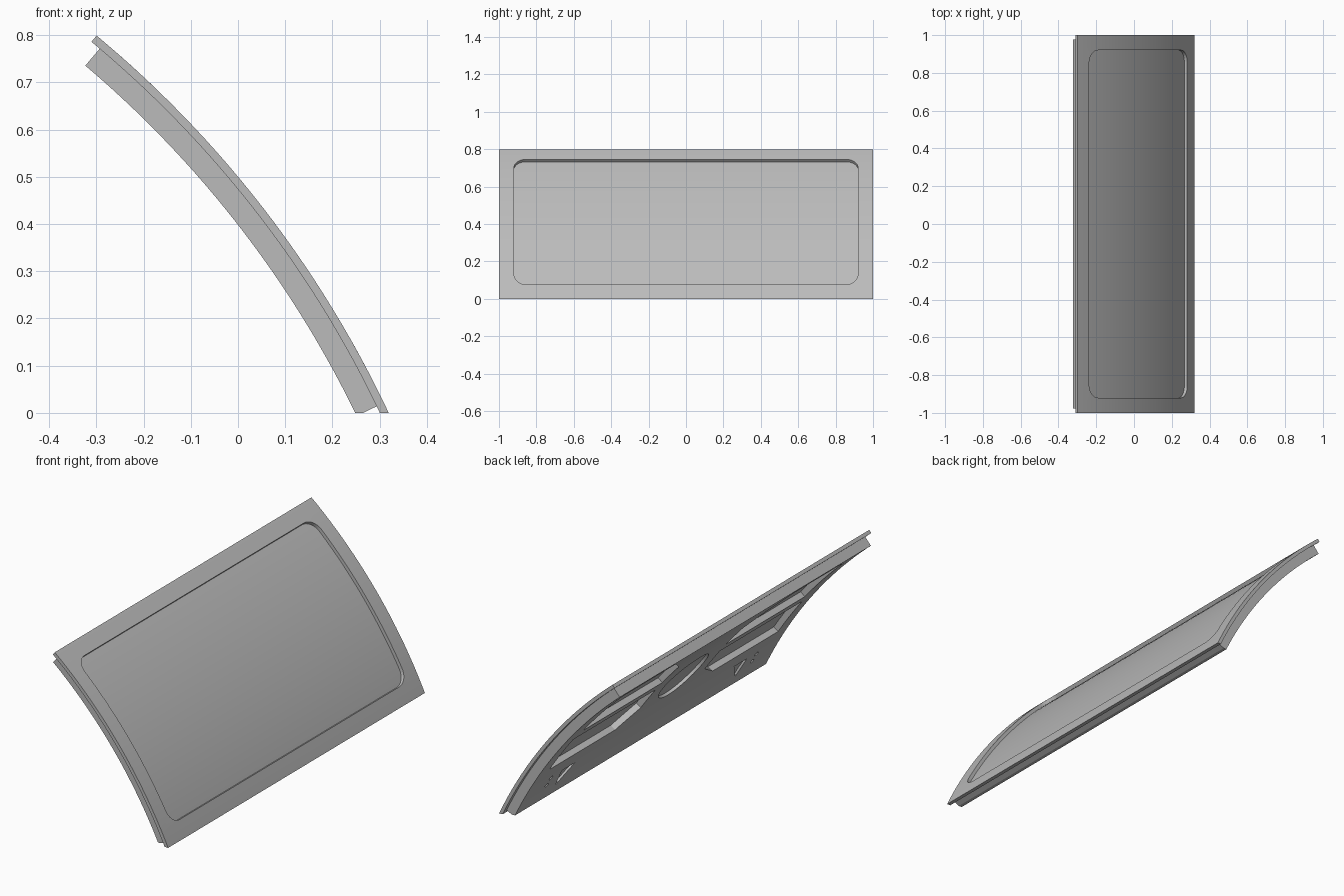
import bpy, bmesh
from math import sin, cos, pi, radians
from mathutils import Vector

cube = bpy.data.objects.get("Cube")
if cube:
    bpy.data.objects.remove(cube)

RADIUS, TILT, SAG = 2.33, 0.659, 0.055
SKIN, DEPTH = 0.017, 0.064      # outer skin thickness, full thickness
STEPS = 28

grey = bpy.data.materials.new("panel_grey")
grey.use_nodes = True
colour = (0.5, 0.5, 0.5, 1)
grey.diffuse_color = colour
grey.node_tree.nodes["Principled BSDF"].inputs["Base Color"].default_value = colour


def prism(name, outline, d0, d1):
    """Flat slab: outline in (along y, up the panel), d is depth behind the outer face."""
    bm = bmesh.new()
    face = bm.faces.new([bm.verts.new((y, v, -d0)) for y, v in outline])
    new = bmesh.ops.extrude_face_region(bm, geom=[face])["geom"]
    bmesh.ops.translate(bm, vec=(0, 0, d0 - d1),
                        verts=[g for g in new if isinstance(g, bmesh.types.BMVert)])
    bmesh.ops.recalc_face_normals(bm, faces=bm.faces)
    mesh = bpy.data.meshes.new(name)
    bm.to_mesh(mesh)
    bm.free()
    obj = bpy.data.objects.new(name, mesh)
    bpy.context.scene.collection.objects.link(obj)
    return obj


def box(y, low, high):
    return [(-y, low), (y, low), (y, high), (-y, high)]


def circle(y, v, r, n):
    return [(y + r * cos(2 * pi * i / n), v + r * sin(2 * pi * i / n)) for i in range(n)]


def rounded(y, low, high, r, n=8):
    pts = []
    corners = [(y - r, high - r), (r - y, high - r), (r - y, low + r), (y - r, low + r)]
    for k, (cy, cv) in enumerate(corners):
        for i in range(n + 1):
            a = (k + i / n) * pi / 2
            pts.append((cy + r * cos(a), cv + r * sin(a)))
    return pts


def cut(obj, outline, d0, d1):
    tool = prism("cutter", outline, d0, d1)
    mod = obj.modifiers.new("cut", "BOOLEAN")
    mod.operation, mod.solver, mod.object = "DIFFERENCE", "EXACT", tool
    bpy.context.view_layer.update()
    graph = bpy.context.evaluated_depsgraph_get()
    mesh = bpy.data.meshes.new_from_object(obj.evaluated_get(graph))
    obj.modifiers.clear()
    obj.data = mesh
    bpy.data.objects.remove(tool)


def bend(obj):
    """Slice the slab across, roll it onto the arc and trim it level at the ground."""
    bm = bmesh.new()
    bm.from_mesh(obj.data)
    for i in range(1, STEPS):
        bmesh.ops.bisect_plane(bm, geom=bm.verts[:] + bm.edges[:] + bm.faces[:],
                               plane_co=(0, i / STEPS * 1.06 - 0.53, 0), plane_no=(0, 1, 0))
    mid = Vector((0.01, 0, 0.4))
    centre = mid - Vector((cos(TILT), 0, sin(TILT))) * (RADIUS - SAG)
    for vert in bm.verts:
        y, v, h = vert.co
        a = TILT + v / RADIUS
        vert.co = centre + Vector((cos(a), 0, sin(a))) * (RADIUS + h) + Vector((0, y, 0))
    made = bmesh.ops.bisect_plane(bm, geom=bm.verts[:] + bm.edges[:] + bm.faces[:],
                                  plane_co=(0, 0, 0), plane_no=(0, 0, -1), clear_outer=True)
    rim = [g for g in made["geom_cut"] if isinstance(g, bmesh.types.BMEdge)]
    bmesh.ops.holes_fill(bm, edges=rim)
    bmesh.ops.recalc_face_normals(bm, faces=bm.faces)
    bm.to_mesh(obj.data)
    bm.free()
    obj.data.materials.clear()
    obj.data.materials.append(grey)
    bpy.ops.object.select_all(action="DESELECT")
    obj.select_set(True)
    bpy.context.view_layer.objects.active = obj
    bpy.ops.object.shade_smooth_by_angle(angle=radians(20))


# Outer skin: thin curved frame around a rounded opening
skin = prism("outer_frame", box(1, -0.53, 0.509), 0, SKIN)
cut(skin, rounded(0.92, -0.425, 0.427, 0.065), -0.05, 0.05)
bend(skin)

# Inner panel: thicker, slightly smaller, with pockets on its back
inner = prism("inner_panel", box(0.978, -0.486, 0.486), SKIN, DEPTH)
lower = [(0.89, -0.21), (0.38, -0.21), (0.25, -0.12), (0.25, 0.02), (0.89, 0.02)]
upper = [(0.25, 0.08), (0.86, 0.08), (0.86, 0.4), (0.45, 0.4), (0.25, 0.22)]
notch = [(0.62, -0.31), (0.72, -0.31), (0.7, -0.42)]
for side in (-1, 1):
    for outline, floor in ((lower, 0.035), (upper, 0.035), (notch, 0.054),
                           (circle(0.8, -0.37, 0.012, 10), 0.05),
                           (circle(0.8, -0.32, 0.012, 10), 0.05)):
        cut(inner, [(side * y, v) for y, v in outline], floor, 0.1)
# Round dish in the middle of the back
cut(inner, circle(0, -0.02, 0.15, 40), 0.05, 0.1)
bend(inner)
